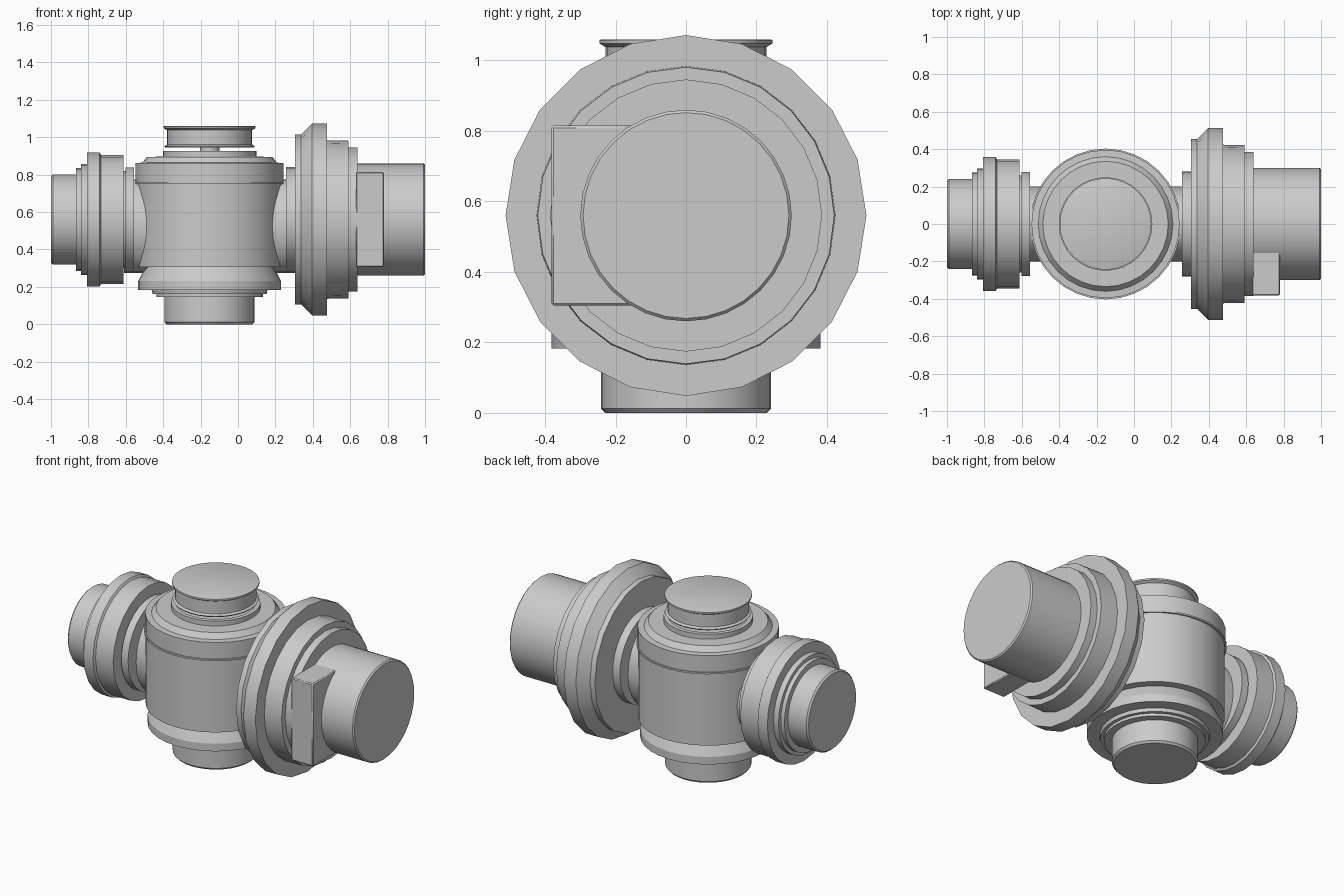
import bpy, bmesh, math

cube = bpy.data.objects.get("Cube")
if cube:
    bpy.data.objects.remove(cube)

AXIS_Z = 0.56    # height of the sideways axis
BODY_X = -0.152  # position of the upright axis

grey = bpy.data.materials.new("plain grey")
grey.use_nodes = True
colour = (0.6, 0.6, 0.6, 1)
grey.diffuse_color = colour
grey.node_tree.nodes["Principled BSDF"].inputs["Base Color"].default_value = colour


def finish(name, bm):
    bmesh.ops.recalc_face_normals(bm, faces=bm.faces)
    mesh = bpy.data.meshes.new(name)
    bm.to_mesh(mesh)
    bm.free()
    mesh.materials.append(grey)
    obj = bpy.data.objects.new(name, mesh)
    bpy.context.collection.objects.link(obj)
    bpy.ops.object.select_all(action='DESELECT')
    obj.select_set(True)
    bpy.context.view_layer.objects.active = obj
    bpy.ops.object.shade_smooth_by_angle(angle=math.radians(25))
    return obj


def turned(name, profile, upright=True, sides=32):
    """Turn (position along axis, radius) points into a closed solid."""
    bm = bmesh.new()
    rings = []
    for h, r in profile:
        ring = []
        for i in range(sides):
            a = math.tau * i / sides
            u, v = r * math.sin(a), r * math.cos(a)
            co = (BODY_X + u, v, h) if upright else (h, u, AXIS_Z + v)
            ring.append(bm.verts.new(co))
        rings.append(ring)
    for a, b in zip(rings, rings[1:]):
        for i in range(sides):
            j = (i + 1) % sides
            bm.faces.new((a[i], a[j], b[j], b[i]))
    bm.faces.new(rings[0])
    bm.faces.new(rings[-1])
    return finish(name, bm)


# Upright housing
turned("base_plug", [(0, 0.23), (0.012, 0.241), (0.16, 0.241)])
turned("base_steps", [(0.145, 0.285), (0.162, 0.285), (0.162, 0.305),
                      (0.185, 0.31)])
turned("lower_collar", [(0.183, 0.382), (0.23, 0.382), (0.31, 0.342)])
turned("main_barrel", [(0.305, 0.393), (0.75, 0.393)])
turned("barrel_lip", [(0.75, 0.403), (0.76, 0.403)])
turned("upper_ring", [(0.76, 0.396), (0.862, 0.396), (0.864, 0.36),
                      (0.895, 0.335), (0.896, 0.25), (0.926, 0.25),
                      (0.926, 0.225), (0.905, 0.215)])

# Button cap on a thin stem
turned("cap_stem", [(0.9, 0.052), (0.96, 0.052)])
turned("button_cap", [(0.945, 0.238), (0.952, 0.242), (0.96, 0.228),
                      (1.038, 0.228), (1.048, 0.245), (1.058, 0.245),
                      (1.06, 0.24)])

# Oval tube joining both side assemblies through the barrel
tube = turned("cross_tube", [(-0.61, 1), (0.32, 1)], upright=False)
for v in tube.data.vertices:
    v.co.y *= 0.2
    v.co.z = 0.525 + (v.co.z - AXIS_Z) * 0.25

# Small assembly on the right end
turned("small_end_cap", [(-1, 0.232), (-0.99, 0.241), (-0.86, 0.241)], False)
turned("small_steps", [(-0.865, 0.275), (-0.84, 0.275), (-0.84, 0.297),
                       (-0.8, 0.297)], False)
turned("small_flange", [(-0.806, 0.358), (-0.74, 0.358), (-0.732, 0.345),
                        (-0.612, 0.345)], False, 24)
turned("small_neck", [(-0.62, 0.26), (-0.602, 0.26), (-0.602, 0.279),
                      (-0.556, 0.279)], False)

# Large assembly on the left end
turned("large_neck", [(0.256, 0.28), (0.31, 0.28)], False)
turned("large_flange", [(0.305, 0.455), (0.338, 0.455), (0.395, 0.512),
                        (0.476, 0.512)], False, 20)
turned("large_steps", [(0.47, 0.424), (0.592, 0.421), (0.592, 0.386),
                       (0.638, 0.386)], False, 24)
turned("motor_drum", [(0.63, 0.3), (0.992, 0.3), (1, 0.292)], False)

# Side block beside the drum
bm = bmesh.new()
bmesh.ops.create_cube(bm, size=1)
for v in bm.verts:
    v.co = (0.705 + v.co.x * 0.15, -0.242 + v.co.y * 0.28, AXIS_Z + v.co.z * 0.51)
block = finish("side_block", bm)
bevel = block.modifiers.new("edge_bevel", 'BEVEL')
bevel.width = 0.006
bevel.segments = 1
